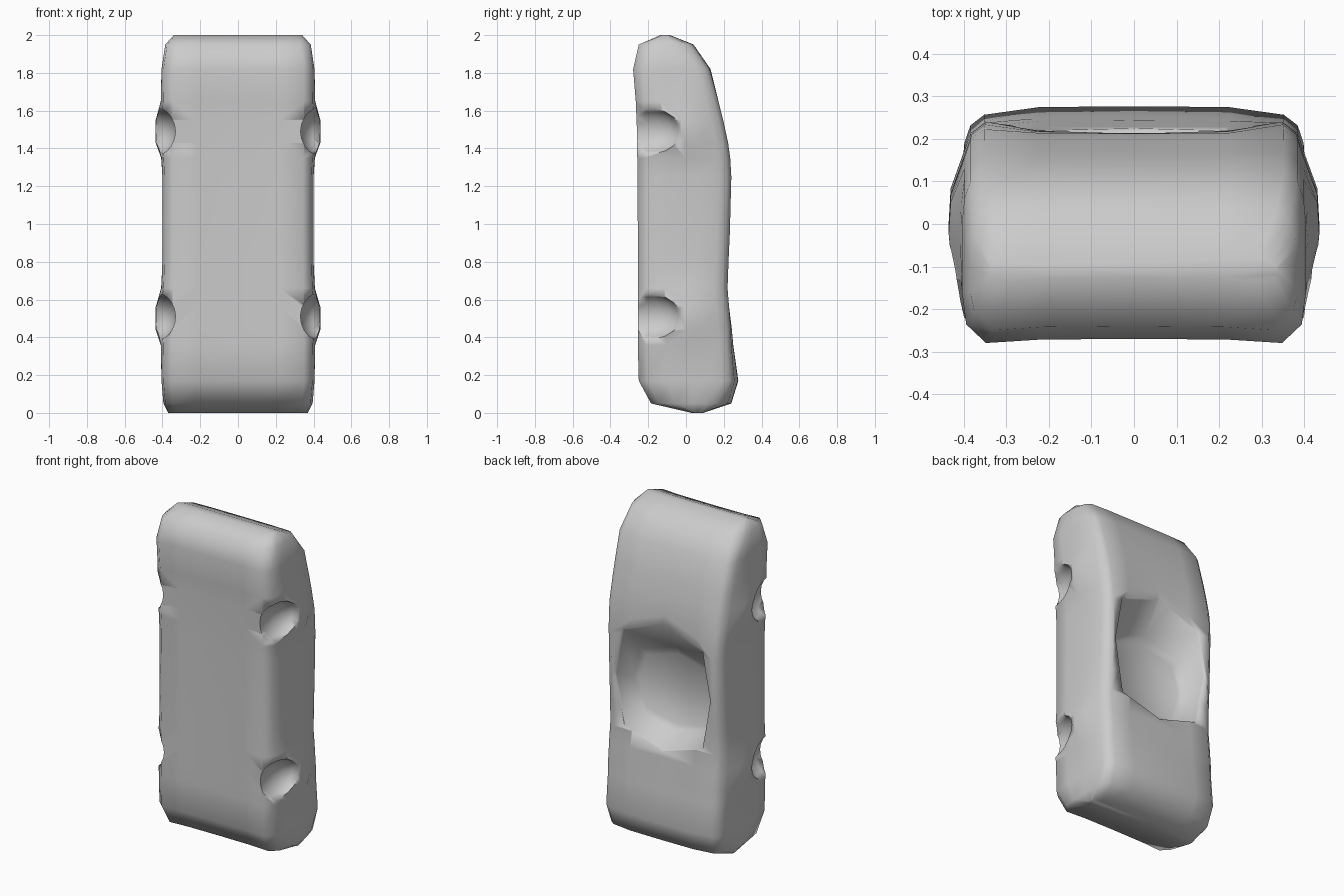
import bpy, bmesh
from math import radians
from mathutils import Matrix

if "Cube" in bpy.data.objects:
    bpy.data.objects.remove(bpy.data.objects["Cube"])


def make_object(name, bm):
    bmesh.ops.recalc_face_normals(bm, faces=bm.faces[:])
    mesh = bpy.data.meshes.new(name)
    bm.to_mesh(mesh)
    bm.free()
    ob = bpy.data.objects.new(name, mesh)
    bpy.context.collection.objects.link(ob)
    return ob


def loft(name, rings):
    # skin a list of equal-length closed rings and cap both ends
    bm = bmesh.new()
    rows = [[bm.verts.new(p) for p in ring] for ring in rings]
    n = len(rows[0])
    for a, b in zip(rows, rows[1:]):
        for i in range(n):
            j = (i + 1) % n
            bm.faces.new((a[i], a[j], b[j], b[i]))
    bm.faces.new(rows[0])
    bm.faces.new(rows[-1])
    return make_object(name, bm)


def section(z, w, yb, yt, crown, b):
    # half cross-section from underside centre to roof centre, then mirrored
    t = yt - yb
    c = min(0.055, 0.25 * t)
    edge = yt - max(crown, 0)
    mid = yt + min(crown, 0)
    half = [(0, yb + 0.01), (0.55 * w, yb + 0.008), (0.86 * w, yb),
            (0.975 * w + 0.3 * b, yb + 0.8 * c),
            (w + 0.7 * b, yb + 0.3 * t), (w + b, yb + 0.52 * t),
            (w + 0.85 * b, yb + 0.68 * t),
            (0.985 * w, edge - 1.2 * c), (0.95 * w, edge - 0.45 * c),
            (0.87 * w, edge), (0.55 * w, mid - 0.1 * crown), (0, mid)]
    pts = half + [(-x, y) for x, y in half[-2:0:-1]]
    return [(x, y, z) for x, y in pts]


# body stations: z, half width, underside y, roof y, roof crown, fender bulge
stations = [
    (0.0, 0.37, 0.03, 0.09, 0, 0), (0.05, 0.395, -0.185, 0.24, 0.02, 0),
    (0.17, 0.405, -0.25, 0.277, 0.02, 0), (0.36, 0.405, -0.255, 0.25, 0.01, 0.004),
    (0.44, 0.405, -0.255, 0.243, 0.005, 0.031), (0.56, 0.405, -0.255, 0.228, 0, 0.031),
    (0.66, 0.403, -0.255, 0.22, 0, 0.004), (0.80, 0.40, -0.255, 0.225, -0.005, 0),
    (0.95, 0.40, -0.255, 0.232, -0.01, 0), (1.25, 0.40, -0.257, 0.24, -0.02, 0),
    (1.35, 0.403, -0.258, 0.234, -0.02, 0.004), (1.43, 0.405, -0.26, 0.223, -0.01, 0.031),
    (1.55, 0.405, -0.262, 0.197, 0, 0.031), (1.65, 0.405, -0.266, 0.172, 0, 0.004),
    (1.82, 0.405, -0.28, 0.13, 0.005, 0), (1.95, 0.385, -0.25, 0.04, 0.005, 0),
    (2.0, 0.34, -0.135, -0.085, 0, 0)]
body = loft("car_body", [section(*s) for s in stations])


# cockpit recess: rounded eight-sided opening tapering to a smaller floor
def octagon(y, w, z0, z1):
    h = (z1 - z0) / 2
    c = (z0 + z1) / 2
    pts = [(0, 1), (0.84, 0.72), (1, 0), (0.82, -0.8), (0, -1),
           (-0.82, -0.8), (-1, 0), (-0.84, 0.72)]
    return [(x * w, y, c + z * h) for x, z in pts]


cutters = [loft("cockpit_cutter", [octagon(0.32, 0.35, 0.54, 1.53),
                                   octagon(0.215, 0.325, 0.60, 1.38),
                                   octagon(0.095, 0.29, 0.67, 1.19),
                                   octagon(0.07, 0.26, 0.70, 1.14)])]

# four bowl-shaped wheel wells
for side in (-1, 1):
    for z in (0.51, 1.49):
        bm = bmesh.new()
        m = (Matrix.Translation((side * 0.44, -0.21, z))
             @ Matrix.Diagonal((0.115, 0.185, 0.127, 1)))
        bmesh.ops.create_uvsphere(bm, u_segments=16, v_segments=10,
                                  radius=1, matrix=m)
        cutters.append(make_object("wheel_well_cutter", bm))

bpy.context.view_layer.objects.active = body
body.select_set(True)
for cut in cutters:
    cut.hide_render = True
    mod = body.modifiers.new("recess", 'BOOLEAN')
    mod.operation = 'DIFFERENCE'
    mod.solver = 'EXACT'
    mod.object = cut
    bpy.ops.object.modifier_apply(modifier=mod.name)
    bpy.data.objects.remove(cut)

bpy.ops.object.shade_smooth_by_angle(angle=radians(80))
